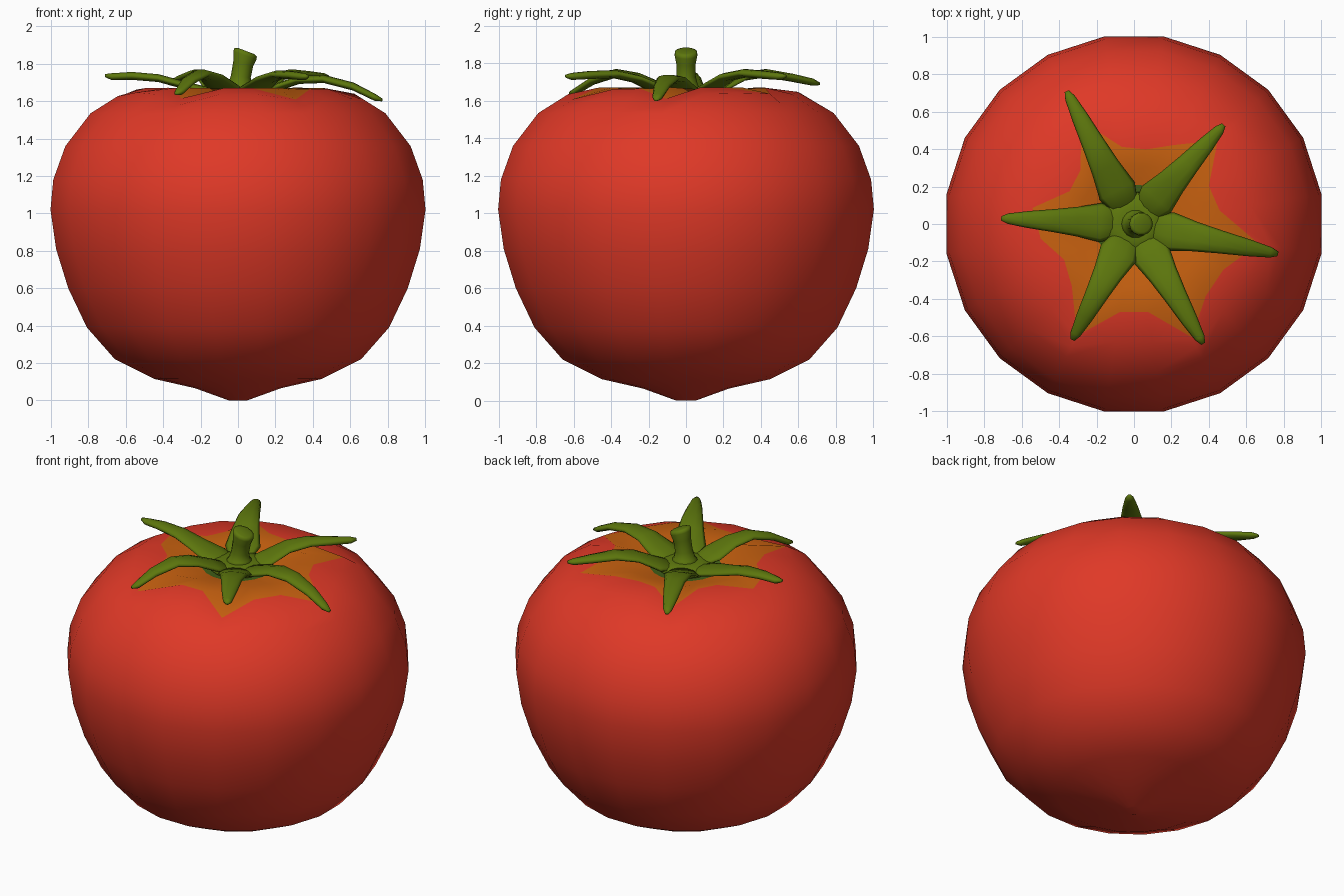
import bpy, bmesh, math

if "Cube" in bpy.data.objects:
    bpy.data.objects.remove(bpy.data.objects["Cube"])


def material(name, rgb):
    m = bpy.data.materials.new(name)
    m.diffuse_color = (*rgb, 1)
    m.use_nodes = True
    m.node_tree.nodes["Principled BSDF"].inputs["Base Color"].default_value = m.diffuse_color
    return m


RED = material("ripe red", (0.74, 0.04, 0.02))
ORANGE = material("shoulder orange", (0.58, 0.12, 0.005))
DARK = material("core green", (0.06, 0.13, 0.01))
GREEN = material("leaf green", (0.11, 0.185, 0.004))


def loft(name, rings, mats, band_mat=None):
    """Skin closed rings of points, closing both ends with a fan to the ring centre."""
    bm = bmesh.new()
    loops = [[bm.verts.new(p) for p in ring] for ring in rings]
    n = len(loops[0])
    for i in range(len(loops) - 1):
        for k in range(n):
            j = (k + 1) % n
            f = bm.faces.new((loops[i][k], loops[i][j], loops[i + 1][j], loops[i + 1][k]))
            f.material_index = band_mat(i) if band_mat else 0
    for idx in (0, len(loops) - 1):
        ring = loops[idx]
        c = bm.verts.new([sum(v.co[a] for v in ring) / n for a in range(3)])
        for k in range(n):
            f = bm.faces.new((ring[k], ring[(k + 1) % n], c))
            f.material_index = band_mat(idx) if band_mat else 0
    bmesh.ops.recalc_face_normals(bm, faces=bm.faces)
    me = bpy.data.meshes.new(name)
    bm.to_mesh(me)
    bm.free()
    for m in mats:
        me.materials.append(m)
    for p in me.polygons:
        p.use_smooth = True
    ob = bpy.data.objects.new(name, me)
    bpy.context.collection.objects.link(ob)
    return ob


# sepals: tip x, tip y, top height along the length
SEPALS = [
    (0.77, -0.16, (1.66, 1.69, 1.735, 1.74, 1.70, 1.64, 1.615)),
    (0.48, 0.53, (1.66, 1.69, 1.75, 1.77, 1.76, 1.75, 1.74)),
    (-0.36, 0.71, (1.66, 1.69, 1.75, 1.77, 1.745, 1.72, 1.70)),
    (-0.71, 0.03, (1.66, 1.68, 1.71, 1.745, 1.757, 1.75, 1.745)),
    (-0.33, -0.62, (1.66, 1.70, 1.75, 1.77, 1.73, 1.67, 1.65)),
    (0.37, -0.64, (1.66, 1.69, 1.74, 1.765, 1.76, 1.75, 1.74)),
]

# fruit: 20-sided lathe; shoulder loops follow a star beneath the sepals
LOWER = [(0.05, 0.0), (0.23, 0.065), (0.45, 0.115), (0.66, 0.22), (0.81, 0.39),
         (0.91, 0.6), (0.975, 0.81), (1.005, 1.02), (0.99, 1.18), (0.925, 1.36), (0.79, 1.535)]
SHOULDER = [(0.0, 1.6), (0.1, 1.61), (0.22, 1.635), (0.33, 1.663), (0.42, 1.672),
            (0.52, 1.668), (0.62, 1.642), (0.79, 1.535)]


def shoulder_z(r):
    for (r0, z0), (r1, z1) in zip(SHOULDER, SHOULDER[1:]):
        if r <= r1:
            return z0 + (z1 - z0) * (r - r0) / (r1 - r0)
    return SHOULDER[-1][1]


def star_r(a):
    near = min(abs((a - math.atan2(y, x) + math.pi) % math.tau - math.pi) for x, y, _ in SEPALS)
    return 0.43 + 0.05 * math.cos(a + 0.8) + 0.23 * max(0, 1 - near / math.radians(20))


ANGLES = [math.radians(9 + 18 * k) for k in range(20)]


def ring(radius, height):
    return [(1.01 * radius(a) * math.cos(a), 1.01 * radius(a) * math.sin(a), height(radius(a)))
            for a in ANGLES]


rings = [ring(lambda a, r=r: r, lambda r, z=z: z) for r, z in LOWER]
for rad in (lambda a: (star_r(a) + 0.79) / 2, star_r, lambda a: (star_r(a) + 0.21) / 2,
            lambda a: 0.21, lambda a: 0.1):
    rings.append(ring(rad, shoulder_z))
edge = len(LOWER) + 1
loft("fruit", rings, [RED, ORANGE, DARK],
     lambda i: 0 if i < edge else (1 if i < edge + 2 else 2))

# sepals: tapered leaves with a rounded section
STEPS = (0.08, 0.25, 0.42, 0.6, 0.8, 0.95, 1.0)
WIDTHS = (0.06, 0.105, 0.08, 0.062, 0.045, 0.028, 0.012)
for n, (tx, ty, tops) in enumerate(SEPALS):
    length = math.hypot(tx, ty)
    ux, uy = tx / length, ty / length
    leaf = []
    for t, w, top in zip(STEPS, WIDTHS, tops):
        h = min(0.022, w * 0.7)
        section = []
        for k in range(10):
            a = math.tau * k / 10
            s = w * math.cos(a)
            section.append((tx * t - uy * s, ty * t + ux * s, top - h + h * math.sin(a)))
        leaf.append(section)
    loft(f"sepal_{n + 1}", leaf, [GREEN])


# calyx hub and stem: round sections, stem leaning and cut at a slant
def disc(cx, z, r, slope=0.0):
    return [(cx + r * math.cos(math.tau * k / 14), r * math.sin(math.tau * k / 14),
             z - slope * r * math.cos(math.tau * k / 14)) for k in range(14)]


loft("calyx_hub", [disc(0, 1.61, 0.14), disc(0, 1.635, 0.175), disc(0, 1.66, 0.16),
                   disc(0.005, 1.675, 0.09)], [GREEN])
loft("stem", [disc(0.005, 1.65, 0.1), disc(0.01, 1.685, 0.065), disc(0.015, 1.73, 0.053, 0.1),
              disc(0.028, 1.80, 0.053, 0.25), disc(0.037, 1.845, 0.062, 0.35),
              disc(0.041, 1.862, 0.06, 0.38), disc(0.043, 1.868, 0.045, 0.38)], [GREEN])
